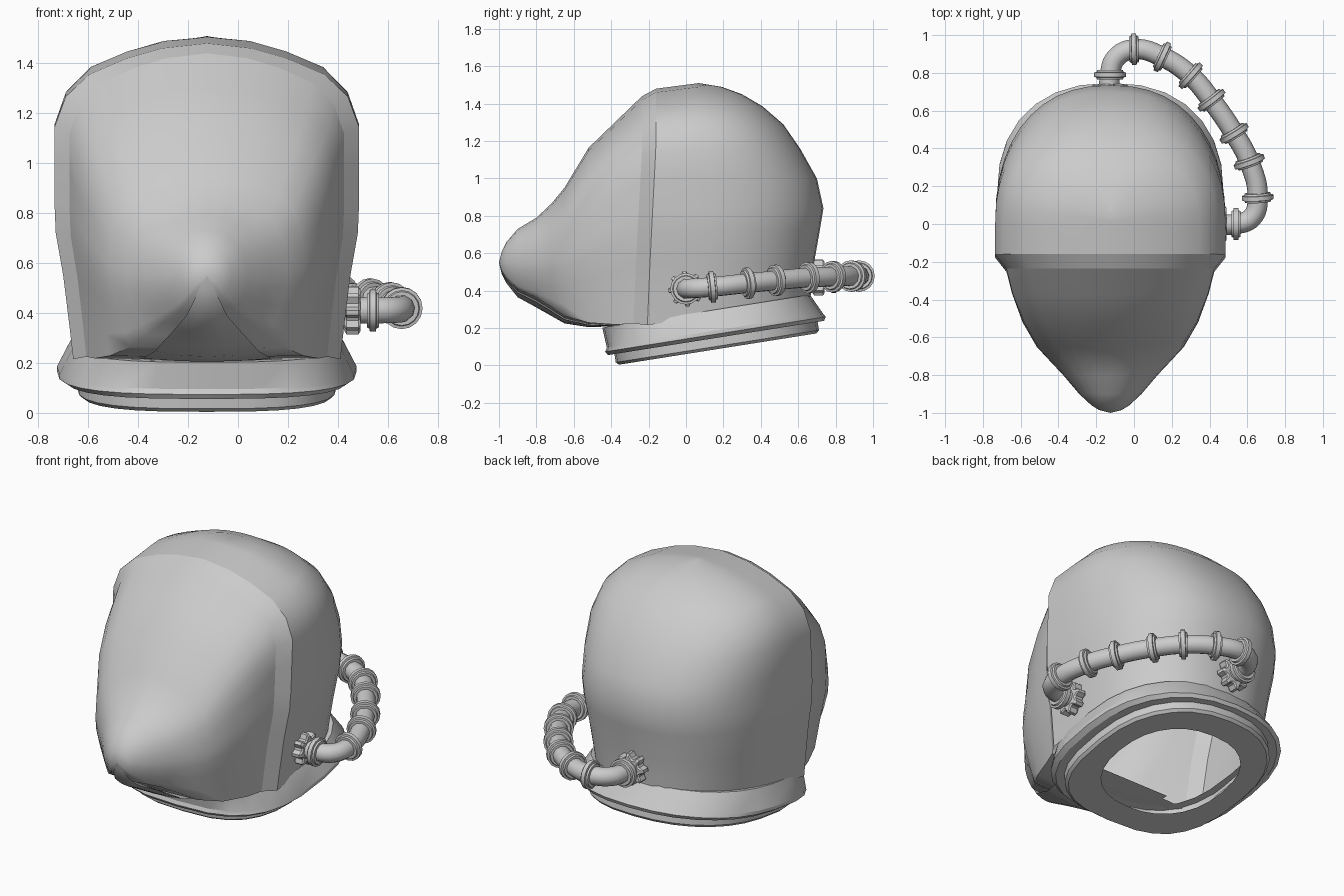
import bpy, bmesh, math
from mathutils import Vector

if "Cube" in bpy.data.objects:
    bpy.data.objects.remove(bpy.data.objects["Cube"])

CX = -0.125          # helmet centre line
TILT = math.radians(9)


def finish(name, bm, angle=35):
    bmesh.ops.remove_doubles(bm, verts=bm.verts, dist=0.0005)
    bmesh.ops.recalc_face_normals(bm, faces=bm.faces)
    me = bpy.data.meshes.new(name)
    bm.to_mesh(me)
    bm.free()
    ob = bpy.data.objects.new(name, me)
    bpy.context.collection.objects.link(ob)
    bpy.ops.object.select_all(action='DESELECT')
    ob.select_set(True)
    bpy.context.view_layer.objects.active = ob
    bpy.ops.object.shade_smooth_by_angle(angle=math.radians(angle))
    return ob


def loft(name, rows, closed=False, cap=False, angle=35):
    """Skin a list of point rows with quads."""
    bm = bmesh.new()
    vs = [[bm.verts.new(p) for p in r] for r in rows]
    n = len(rows[0])
    for a, b in zip(vs, vs[1:]):
        for i in range(n if closed else n - 1):
            j = (i + 1) % n
            bm.faces.new((a[i], a[j], b[j], b[i]))
    if cap:
        bm.faces.new(vs[0])
        bm.faces.new(vs[-1])
    return finish(name, bm, angle)


def power(v, e):
    return math.copysign(abs(v) ** e, v)


# Rear shell: height, half width, rear depth of each ring
RINGS = [(0.27, .535, .665), (.38, .55, .672), (.55, .575, .685), (.72, .605, .715),
         (.84, .61, .735), (1.0, .61, .70), (1.16, .61, .61), (1.29, .565, .52),
         (1.385, .47, .41), (1.45, .32, .30), (1.49, .18, .19), (1.51, 0, .07)]


def rim_y(z):
    return -0.16 - 0.06 * max(0, 1 - z / 1.2)


def drop(z, y):
    """Crown dips to the front, lower edge follows the tilted collar."""
    low = max(0, min(1, (.55 - z) / .28))
    top = max(0, min(1, (z - .9) / .5))
    return z + low * .158 * (y - .14) - top * .03 * max(0, min(1, (.07 - y) / .23))


rows = []
N = 22
for z, a, yb in RINGS:
    f = rim_y(z)
    pts = [(a, f), (a, f * .5)]
    for i in range(N + 1):
        t = math.pi * i / N
        pts.append((a * power(math.cos(t), 2 / 2.3), yb * power(math.sin(t), 2 / 2.3)))
    pts += [(-a, f * .5), (-a, f)]
    rows.append([(CX + x, y, drop(z, y)) for x, y in pts])
loft("helmet_shell", rows)

# Rim outline shared by the bevel strip and the visor
half = [(a, drop(z, rim_y(z)), rim_y(z)) for z, a, _ in RINGS]
outer = half + [(-a, z, y) for a, z, y in half[-2::-1]]
TOP, BOT, W = 1.44, .225, .55
zlo, zhi = half[0][1], half[-1][1]
norm = [(x / .61, 2 * (z - zlo) / (zhi - zlo) - 1) for x, z, _ in outer]
inner = [(W * x, (TOP + BOT) / 2 + (TOP - BOT) / 2 * z) for x, z in norm]
loft("visor_rim", [[(CX + x, y, z) for x, z, y in outer],
                   [(CX + p[0], o[2] - .075, p[1]) for p, o in zip(inner, outer)]], angle=20)

# Visor: depth, half width, top, bottom, roundness of each section
SECTIONS = [(-.235, .55, 1.44, .225, 0), (-.37, .52, 1.31, .21, .06),
            (-.52, .465, 1.165, .205, .2), (-.65, .39, .95, .225, .45),
            (-.72, .325, .865, .265, .65), (-.80, .25, .79, .31, .9),
            (-.90, .165, .73, .365, 1), (-.96, .10, .66, .44, 1),
            (-.985, .06, .61, .49, 1), (-1.0, 0, .55, .55, 1)]
shape = norm + [(x * norm[-1][0], -1) for x in (-.65, -.3, 0, .3, .65)]
rows = []
for k_i, (y, w, zt, zb, k) in enumerate(SECTIONS):
    row = []
    for i, (x, z) in enumerate(shape):
        r = math.hypot(x, z)
        x, z = x + (x / r - x) * k, z + (z / r - z) * k
        yy = outer[i][2] - .075 if k_i == 0 and i < len(outer) else y
        row.append((CX + w * x, yy, (zt + zb) / 2 + (zt - zb) / 2 * z))
    rows.append(row)
loft("visor", rows, closed=True, angle=50)

# Tilted neck collar: half width, half depth, local height, y shift
COLLAR = [(.37, .38, 0, 0), (.505, .535, 0, 0), (.52, .55, .015, 0), (.52, .55, .06, 0),
          (.57, .585, .06, 0), (.60, .597, .08, 0), (.60, .585, .10, 0),
          (.545, .562, .21, -.03), (.50, .52, .21, -.03)]
rows = []
for hx, hy, h, dy in COLLAR:
    row = []
    for i in range(28):
        t = 2 * math.pi * i / 28
        e = 2 / (2.3 if math.sin(t) >= 0 or hx < .4 else 2.9)
        x, y = hx * power(math.cos(t), e), hy * power(math.sin(t), e) + dy
        row.append((CX + x, .17 + y * math.cos(TILT) - h * math.sin(TILT),
                    .088 + y * math.sin(TILT) + h * math.cos(TILT)))
    rows.append(row)
loft("neck_collar", rows, closed=True, angle=25)

# Breathing hose along a smooth path
PATH = [(.43, 0, .41), (.54, 0, .41), (.625, .035, .412), (.655, .14, .42), (.61, .33, .44),
        (.53, .48, .455), (.41, .655, .47), (.30, .785, .475), (.15, .885, .478),
        (0, .925, .478), (-.095, .88, .475), (-.127, .79, .472), (-.127, .67, .47)]
cu = bpy.data.curves.new("hose", 'CURVE')
cu.dimensions = '3D'
cu.bevel_depth = .054
cu.bevel_resolution = 3
cu.resolution_u = 6
sp = cu.splines.new('BEZIER')
sp.bezier_points.add(len(PATH) - 1)
for bp, p in zip(sp.bezier_points, PATH):
    bp.co = p
    bp.handle_left_type = bp.handle_right_type = 'AUTO'
bpy.context.collection.objects.link(bpy.data.objects.new("hose", cu))


def turned(name, centre, axis, profile, n, radius=lambda i: 1):
    """Solid turned around an axis; profile is (radius, offset along the axis)."""
    q = Vector(axis).to_track_quat('Z', 'Y')
    rows = [[Vector(centre) + q @ Vector((r * radius(i) * math.cos(2 * math.pi * i / n),
                                          r * radius(i) * math.sin(2 * math.pi * i / n), h))
             for i in range(n)] for r, h in profile]
    return loft(name, rows, closed=True, cap=True, angle=30)


# Clamp rings on the hose
RING = [(.05, -.024), (.068, -.024), (.072, -.014), (.084, -.012),
        (.084, .012), (.072, .014), (.068, .024), (.05, .024)]
for i in (1, 3, 4, 5, 6, 7, 8, 9, 11):
    axis = Vector(PATH[i + 1]) - Vector(PATH[i - 1])
    if i in (1, 11):
        axis = Vector((1, 0, 0)) if i == 1 else Vector((0, 1, 0))
    turned("hose_ring", PATH[i], axis, RING, 16)

# Toothed hose couplings where the hose meets the shell
TOOTH = (1, 1, .76, .76)
COUPLING = [(.08, -.035), (.096, -.025), (.096, .022), (.084, .03)]
for c, axis in (((.46, 0, .41), (1, 0, 0)), ((-.127, .71, .47), (0, 1, 0))):
    turned("hose_coupling", c, axis, COUPLING, 32, lambda i: TOOTH[i % 4])
